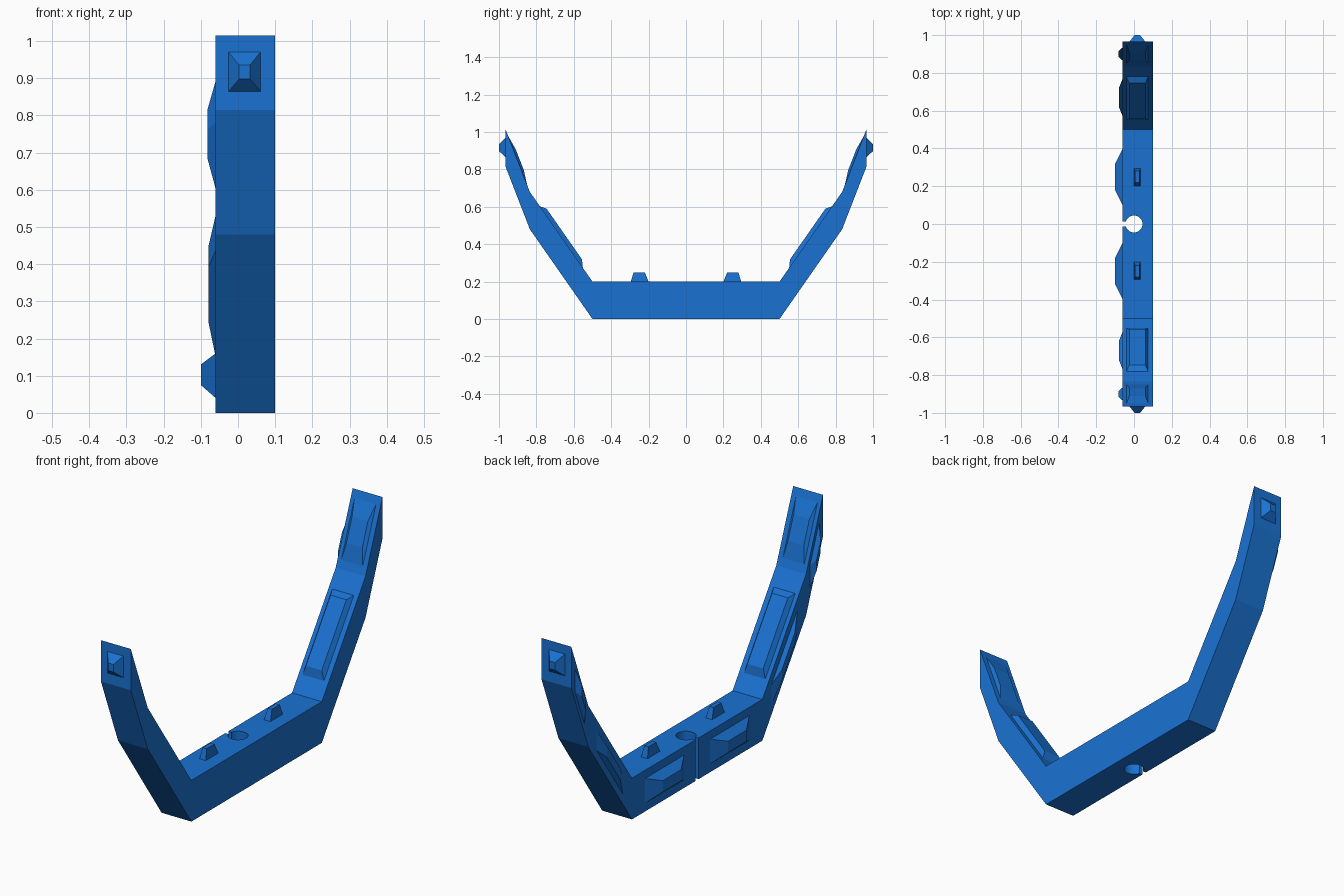
import bpy, bmesh, math
from mathutils import Vector

if "Cube" in bpy.data.objects:
    bpy.data.objects.remove(bpy.data.objects["Cube"])

blue = bpy.data.materials.new("blue_plastic")
blue.diffuse_color = (0.01, 0.17, 0.65, 1)
blue.use_nodes = True
blue.node_tree.nodes["Principled BSDF"].inputs["Base Color"].default_value = blue.diffuse_color

X0, X1 = -0.06, 0.10   # body faces
T = 0.2                # vertical thickness
HALF = [(0.5, 0.0), (0.835, 0.48), (0.965, 0.815)]   # underside stations (y, z)


def finish(bm, name):
    bmesh.ops.recalc_face_normals(bm, faces=bm.faces)
    mesh = bpy.data.meshes.new(name)
    bm.to_mesh(mesh)
    bm.free()
    mesh.materials.append(blue)
    obj = bpy.data.objects.new(name, mesh)
    bpy.context.collection.objects.link(obj)
    return obj


def stud_pair(name, base, tip):
    """Tapered stud from two four-point loops, plus its copy across y = 0."""
    bm = bmesh.new()
    for s in (1, -1):
        a, b = [[bm.verts.new((p[0], s * p[1], p[2])) for p in loop] for loop in (base, tip)]
        order = 1 if s > 0 else -1
        for f in [b] + [[a[i], a[(i + 1) % 4], b[(i + 1) % 4], b[i]] for i in range(4)]:
            bm.faces.new(f[::order])
    return finish(bm, name)


def cutter(name, build):
    bm = bmesh.new()
    build(bm)
    obj = finish(bm, name)
    obj.hide_render = True
    return obj


# Body: bent bar made of sheared segments
stations = [(-y, z) for y, z in reversed(HALF)] + HALF
bm = bmesh.new()
rings = [[bm.verts.new(p) for p in ((X0, y, z), (X1, y, z), (X1, y, z + T), (X0, y, z + T))]
         for y, z in stations]
for a, b in zip(rings, rings[1:]):
    for i in range(4):
        j = (i + 1) % 4
        bm.faces.new((a[i], a[j], b[j], b[i]))
bm.faces.new(rings[0])
bm.faces.new(rings[-1])
body = finish(bm, "curved_bar_body")


# Centre hole and the slot leading into it
def hole(bm):
    bmesh.ops.create_cone(bm, cap_ends=True, segments=32, radius1=0.045, radius2=0.045, depth=1)


def slot(bm):
    bmesh.ops.create_cube(bm, size=1)
    for v in bm.verts:
        v.co = Vector((v.co.x * 0.1 - 0.07, v.co.y * 0.024, v.co.z))


for cut in (cutter("hole_cutter", hole), cutter("slot_cutter", slot)):
    mod = body.modifiers.new(cut.name, 'BOOLEAN')
    mod.operation = 'DIFFERENCE'
    mod.solver = 'EXACT'
    mod.object = cut
    bpy.context.view_layer.objects.active = body
    bpy.ops.object.modifier_apply(modifier=mod.name)
    bpy.data.objects.remove(cut)


# Side studs: loops sheared to follow each segment
def side_loop(x, start, slope, y0, y1, lo, hi):
    def z(y, off):
        return start[1] + slope * (y - start[0]) + off
    return [(x, y0, z(y0, lo)), (x, y1, z(y1, lo)), (x, y1, z(y1, hi)), (x, y0, z(y0, hi))]


def slope(a, b):
    return (b[1] - a[1]) / (b[0] - a[0])


for name, start, k, depth, yb, yt, zb in (
        ("base_side_studs", (0, 0), 0, 0.04, (0.10, 0.40), (0.18, 0.32), (0.04, 0.16)),
        ("lower_arm_side_studs", HALF[0], slope(HALF[0], HALF[1]), 0.02,
         (0.57, 0.77), (0.62, 0.72), (0.05, 0.145)),
        ("upper_arm_side_studs", HALF[1], slope(HALF[1], HALF[2]), 0.022,
         (0.865, 0.935), (0.885, 0.915), (0.045, 0.155))):
    stud_pair(name, side_loop(X0, start, k, *yb, *zb),
              side_loop(X0 - depth, start, k, *yt, 0.075, 0.13))


# Inner pads: raised from the sloped upper faces of the arms
def pad_loop(a, b, t0, t1, x0, x1, h):
    d = Vector((0, b[0] - a[0], b[1] - a[1])).normalized()
    n = Vector((0, -d.z, d.y))
    o = Vector((0, a[0], a[1] + T)) + n * h
    return [Vector((x, 0, 0)) + o + d * t for x, t in ((x0, t0), (x1, t0), (x1, t1), (x0, t1))]


for name, a, b, tb, tt, h in (
        ("lower_arm_pads", HALF[0], HALF[1], (0.09, 0.49), (0.13, 0.46), 0.022),
        ("upper_arm_pads", HALF[1], HALF[2], (0.04, 0.32), (0.12, 0.24), 0.012)):
    stud_pair(name, pad_loop(a, b, *tb, -0.04, 0.075, 0),
              pad_loop(a, b, *tt, -0.025, 0.06, h))


# Pegs on top of the base
def flat_loop(x0, x1, y0, y1, z):
    return [(x0, y0, z), (x1, y0, z), (x1, y1, z), (x0, y1, z)]


stud_pair("base_top_pegs", flat_loop(0, 0.034, 0.20, 0.295, T),
          flat_loop(0.006, 0.028, 0.22, 0.28, 0.25))


# Pyramid studs on the outer ends
def end_loop(x0, x1, z0, z1, y):
    return [(x0, y, z0), (x1, y, z0), (x1, y, z1), (x0, y, z1)]


stud_pair("end_studs", end_loop(-0.025, 0.06, 0.865, 0.97, 0.965),
          end_loop(0.003, 0.032, 0.898, 0.935, 1.0))
